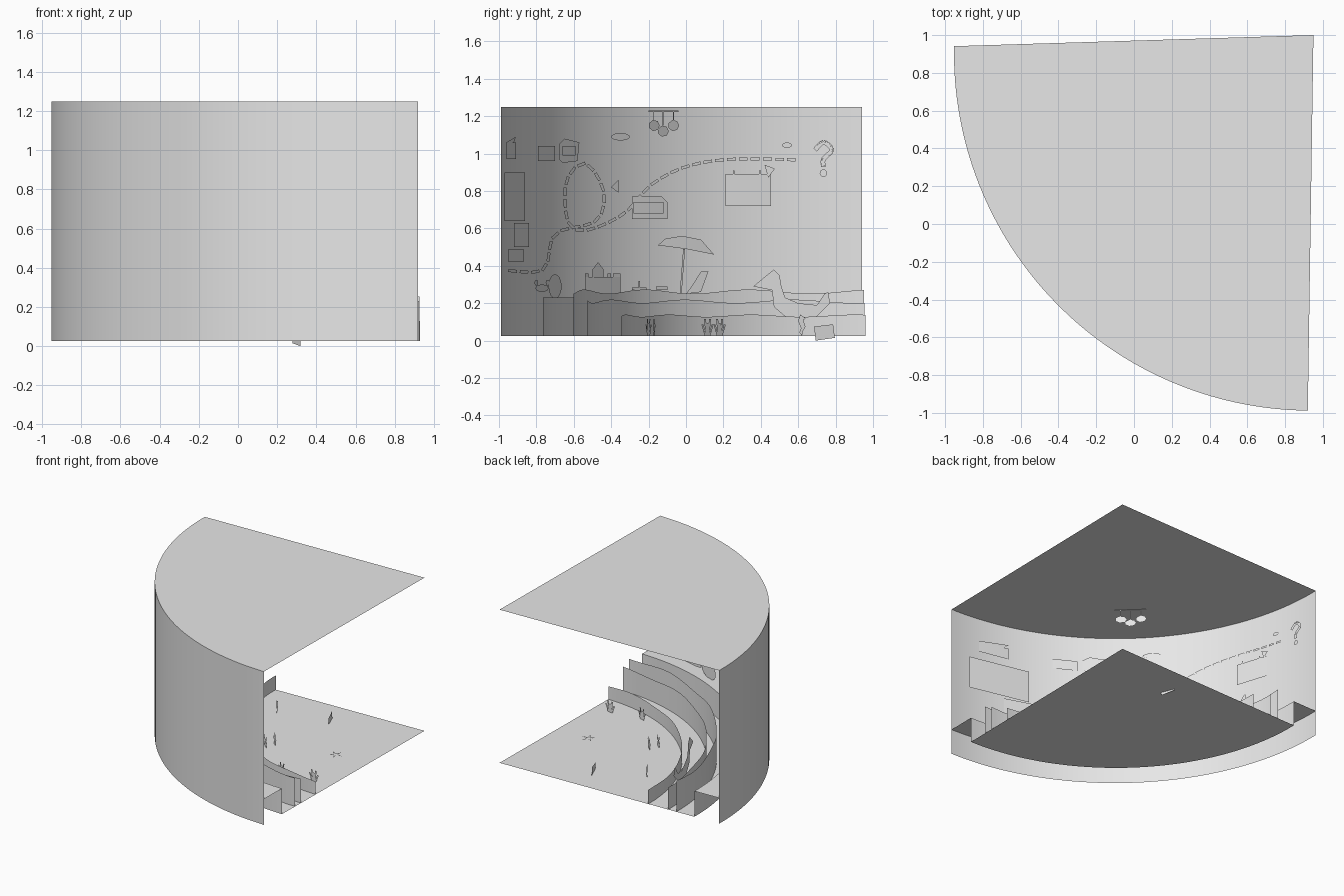
import bpy
import math
from mathutils import Vector

cube = bpy.data.objects.get("Cube")
if cube:
    bpy.data.objects.remove(cube)

grey = bpy.data.materials.new("pale_grey")
grey.use_nodes = True
grey.diffuse_color = (0.8, 0.8, 0.8, 1)
grey.node_tree.nodes["Principled BSDF"].inputs["Base Color"].default_value = (0.8, 0.8, 0.8, 1)

APEX = Vector((0.95, 1.0))        # inner corner of the quarter stage
CENTRE = Vector((0.94, 0.905))    # centre of the curved wall
RADIUS = 1.893
START, SWEEP = math.radians(-90.6), math.radians(-90.5)
FLOOR, ROOF, SHELF = 0.025, 1.25, 0.23
SEGMENTS = 64


def make(name, verts, faces, smooth=False):
    mesh = bpy.data.meshes.new(name)
    mesh.from_pydata([tuple(v) for v in verts], [], faces)
    mesh.materials.append(grey)
    obj = bpy.data.objects.new(name, mesh)
    bpy.context.collection.objects.link(obj)
    if smooth:
        for p in mesh.polygons:
            p.use_smooth = True
    return obj


def arc(f):
    """Points of the curved wall, scaled by f towards the apex."""
    c, out = APEX.lerp(CENTRE, f), []
    for i in range(SEGMENTS + 1):
        a = START + SWEEP * i / SEGMENTS
        out.append(c + f * RADIUS * Vector((math.cos(a), math.sin(a))))
    return out


def band(name, f0, f1, low, high):
    """Surface between two arcs; high is a height function of 0..1."""
    verts = [(p.x, p.y, low) for p in arc(f0)]
    verts += [(p.x, p.y, high(i / SEGMENTS)) for i, p in enumerate(arc(f1))]
    n = SEGMENTS + 1
    make(name, verts, [(i, n + i, n + i + 1, i + 1) for i in range(SEGMENTS)], True)


def sector(name, f, z):
    verts = [(p.x, p.y, z) for p in [APEX] + arc(f)]
    make(name, verts, [list(range(len(verts)))])


def on_arc(y, z, f):
    c = APEX.lerp(CENTRE, f)
    return (c.x - math.sqrt(max(0, (f * RADIUS) ** 2 - (y - c.y) ** 2)), y, z)


WALL, BEACH = 0.995, 0.92


def card(name, outlines, f=WALL):
    """Flat cutouts, outlined in y and z, bent onto an arc."""
    verts, faces = [], []
    for pts in outlines:
        faces.append(list(range(len(verts), len(verts) + len(pts))))
        verts += [on_arc(y, z, f) for y, z in pts]
    make(name, verts, faces)


def stand(name, x, y, outlines):
    """Upright cutouts on the floor, turned towards the apex."""
    d = (Vector((x, y)) - APEX).normalized()
    verts, faces = [], []
    for pts in outlines:
        faces.append(list(range(len(verts), len(verts) + len(pts))))
        verts += [(x + d.y * -u, y + d.x * u, FLOOR + v) for u, v in pts]
    make(name, verts, faces)


def rect(y0, y1, z0, z1):
    return [(y0, z0), (y1, z0), (y1, z1), (y0, z1)]


def oval(y, z, ry, rz, n=16):
    return [(y + ry * math.cos(math.tau * i / n), z + rz * math.sin(math.tau * i / n)) for i in range(n)]


def smooth_path(pts, steps=12):
    """Catmull-Rom curve through the points."""
    p = [Vector(q) for q in [pts[0]] + pts + [pts[-1]]]
    out = []
    for a, b, c, d in zip(p, p[1:], p[2:], p[3:]):
        for i in range(steps):
            t = i / steps
            out.append(0.5 * (2 * b + (c - a) * t + (2 * a - 5 * b + 4 * c - d) * t * t
                              + (3 * b - a - 3 * c + d) * t ** 3))
    return out + [p[-1]]


def ribbon(path, width, lo=0.0, hi=1.0):
    """Thin quads along a path."""
    quads = []
    for a, b in zip(path, path[1:]):
        side = Vector((a.y - b.y, b.x - a.x)).normalized() * width / 2
        s, e = a.lerp(b, lo), a.lerp(b, hi)
        quads.append([s - side, e - side, e + side, s + side])
    return quads


# Stage shell
sector("roof", 1.0, ROOF)
sector("floor", 0.887, FLOOR)
band("back_wall", 1.0, 1.0, FLOOR, lambda t: ROOF)
band("shelf_riser", 0.887, 0.887, FLOOR, lambda t: SHELF)
band("beach_shelf", 0.887, 1.0, SHELF, lambda t: SHELF)

# Three wave strips
for name, f, top, amp in (("low_wave", 0.677, 0.133, 0.006),
                          ("middle_wave", 0.768, 0.21, 0.009),
                          ("high_wave", 0.805, 0.262, 0.011)):
    band(name, f, f, FLOOR, lambda t, top=top, amp=amp: top + amp * math.sin(t * 22 + top * 40))

# Dashed trail with a loop on the wall
trail = smooth_path([(-0.95, 0.375), (-0.76, 0.38), (-0.7, 0.57), (-0.48, 0.64), (-0.44, 0.8),
                     (-0.54, 0.95), (-0.64, 0.85), (-0.63, 0.63), (-0.53, 0.59), (-0.33, 0.68),
                     (-0.19, 0.83), (0, 0.93), (0.25, 0.97), (0.63, 0.965)], 60)
steps, run = [trail[0]], 0
for a, b in zip(trail, trail[1:]):
    run += (b - a).length
    if run > 0.06:
        steps.append(b)
        run = 0
card("dashed_trail", ribbon(steps, 0.016, 0.0, 0.75))

# Question mark
hook = smooth_path([(0.69, 1.02), (0.735, 1.06), (0.78, 1.02), (0.735, 0.97), (0.735, 0.93)], 6)
card("question_mark", ribbon(hook, 0.025) + [oval(0.735, 0.895, 0.02, 0.02)])

# Pictures on the wall
card("picture_frame", [rect(-0.97, -0.86, 0.64, 0.9)])
card("robot_poster", [rect(-0.92, -0.84, 0.5, 0.63), rect(-0.95, -0.87, 0.42, 0.49)])
card("plane", [rect(-0.96, -0.91, 0.97, 1.06), [(-0.96, 1.06), (-0.91, 1.09), (-0.92, 1.06)]])
card("wall_plate", [rect(-0.79, -0.7, 0.96, 1.04)])
card("monitor", [[(-0.68, 0.97), (-0.66, 0.95), (-0.58, 0.96), (-0.57, 1.06), (-0.65, 1.08), (-0.68, 1.05)]])
card("monitor_screen", [rect(-0.66, -0.59, 0.99, 1.04)], 0.99)
card("folder", [[(-0.29, 0.65), (-0.1, 0.65), (-0.1, 0.74), (-0.13, 0.77), (-0.29, 0.77)]])
card("folder_lines", [rect(-0.28, -0.12, z, z + 0.03) for z in (0.68, 0.71)], 0.99)
card("calendar", [rect(0.21, 0.455, 0.72, 0.89), rect(0.25, 0.26, 0.89, 0.91), rect(0.39, 0.4, 0.89, 0.91)])
card("calendar_flag", [[(0.42, 0.94), (0.44, 0.87), (0.475, 0.92)]], 0.99)
card("paper_dart", [[(-0.4, 0.82), (-0.36, 0.86), (-0.36, 0.79)]])
card("clouds", [oval(-0.35, 1.09, 0.05, 0.02), oval(0.54, 1.045, 0.025, 0.015)])

# Beach things on the shelf
castle = [rect(-0.54, -0.35, 0.23, 0.34), rect(-0.5, -0.44, 0.34, 0.38), [(-0.5, 0.38), (-0.44, 0.38), (-0.47, 0.42)]]
castle += [rect(y, y + 0.02, 0.34, 0.36) for y in (-0.54, -0.42, -0.39, -0.37)]
card("sand_castle", castle, BEACH)
canopy = [(-0.15, 0.51), (-0.11, 0.545), (-0.02, 0.56), (0.08, 0.54), (0.15, 0.46), (0, 0.49)]
card("umbrella_canopy", [canopy], BEACH)
card("umbrella_pole", [[(-0.035, 0.23), (-0.025, 0.23), (-0.005, 0.49), (-0.015, 0.49)]], BEACH)
card("deck_chair", [[(0, 0.25), (0.08, 0.26), (0.12, 0.37), (0.08, 0.37), (0.03, 0.29)]], BEACH)
card("surfboard", [oval(-0.7, 0.29, 0.035, 0.065)], BEACH)
card("crab", [oval(-0.77, 0.28, 0.035, 0.02), oval(-0.8, 0.31, 0.01, 0.015), oval(-0.74, 0.31, 0.01, 0.015)], BEACH)
card("beach_toys", [rect(-0.29, -0.21, 0.27, 0.285), rect(-0.255, -0.245, 0.28, 0.32),
                    rect(-0.16, -0.1, 0.27, 0.29)], BEACH)

# Sea creature between the waves
creature = [(0.36, 0.29), (0.42, 0.34), (0.47, 0.38), (0.5, 0.35), (0.51, 0.29), (0.53, 0.23), (0.6, 0.2),
            (0.7, 0.19), (0.74, 0.25), (0.76, 0.26), (0.77, 0.2), (0.7, 0.13), (0.54, 0.12), (0.47, 0.18), (0.46, 0.27)]
card("sea_creature", [creature], 0.73)

# Sea floor plants and animals
fronds = [[(u * 0.4 - 0.006, 0), (u * 0.4 + 0.006, 0), (u + 0.008, h), (u - 0.008, h)]
          for u, h in ((-0.04, 0.06), (-0.02, 0.09), (0, 0.07), (0.02, 0.09), (0.04, 0.06))]
for name, x, y in (("coral_right", 0.79, -0.17), ("coral_left", 0.53, -0.2),
                   ("weed_right", 0.163, 0.115), ("weed_left", 0.2, 0.18)):
    stand(name, x, y, fronds)
stand("seahorse", -0.088, 0.62, [[(0, 0), (0.015, 0.02), (0.005, 0.04), (0.022, 0.08), (0.01, 0.115),
                                  (-0.02, 0.095), (-0.008, 0.085), (-0.02, 0.05), (-0.005, 0.025)]])
stand("sunken_card", 0.3, 0.74, [[(-0.06, -0.01), (0.05, -0.025), (0.06, 0.05), (-0.05, 0.062)]])
star = [(0.66 + r * math.cos(a), 0.29 + r * math.sin(a), FLOOR + 0.005)
        for i in range(10) for r, a in [((0.06, 0.015)[i % 2], i * math.pi / 5)]]
make("starfish", star, [list(range(10))])

# Hanging lamp with faceted shades
lamp = [rect(-0.2, -0.04, 1.222, 1.23), rect(-0.175, -0.17, 1.17, 1.222),
        rect(-0.125, -0.12, 1.15, 1.222), rect(-0.07, -0.065, 1.17, 1.222)]
lamp += [oval(y, z, 0.03, 0.03, 7) for y, z in ((-0.17, 1.15), (-0.122, 1.12), (-0.066, 1.15))]
card("hanging_lamp", lamp, 0.77)
